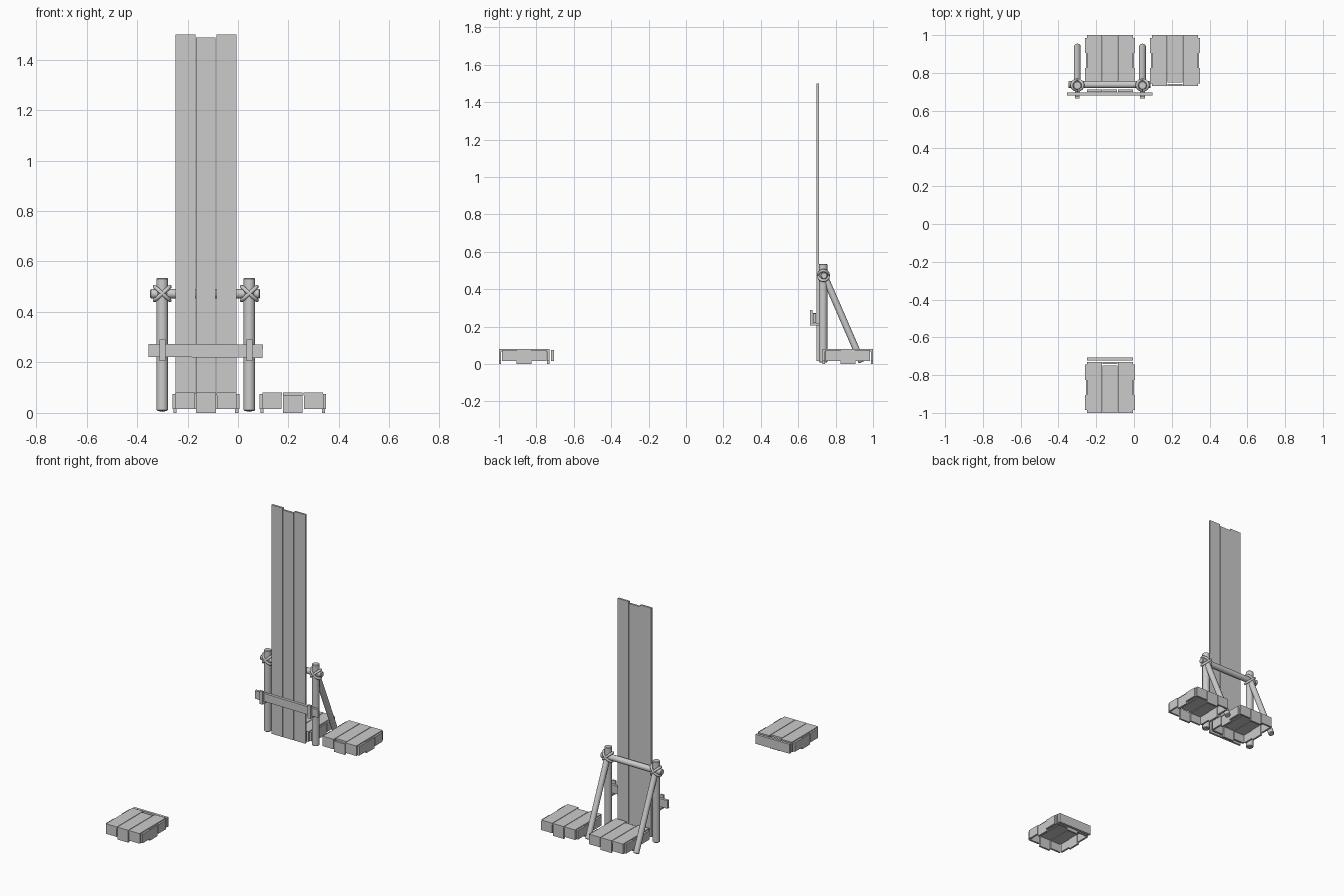
import bpy
from math import radians
from mathutils import Vector

if "Cube" in bpy.data.objects:
    bpy.data.objects.remove(bpy.data.objects["Cube"])


def box(name, x0, x1, y0, y1, z0, z1, tilt=0.0):
    bpy.ops.mesh.primitive_cube_add(size=1, location=((x0 + x1) / 2, (y0 + y1) / 2, (z0 + z1) / 2))
    ob = bpy.context.object
    ob.name = name
    ob.scale = (x1 - x0, y1 - y0, z1 - z0)
    bpy.ops.object.transform_apply(location=False, rotation=False, scale=True)
    ob.rotation_euler.y = tilt
    return ob


def pole(name, a, b, r):
    a, b = Vector(a), Vector(b)
    bpy.ops.mesh.primitive_cylinder_add(vertices=16, radius=r, depth=(b - a).length, location=(a + b) / 2)
    ob = bpy.context.object
    ob.name = name
    ob.rotation_euler = (b - a).to_track_quat('Z', 'Y').to_euler()
    bpy.ops.object.shade_smooth_by_angle(angle=radians(35))
    bev = ob.modifiers.new("worn_ends", 'BEVEL')
    bev.width, bev.segments, bev.limit_method = 0.004, 1, 'ANGLE'
    bev.angle_limit = radians(40)
    return ob


def platform(name, cx, cy, flip):
    # low hollow step: three top slats, three short boards on every side
    hx, hy = 0.132, 0.135
    for i in (-1, 0, 1):
        short = 0.018 if i == 0 else 0.0
        y0, y1 = (-hy, hy - short) if flip else (-hy + short, hy)
        sx = cx + i * 0.0815
        box(f"{name}_top_slat", sx - 0.039, sx + 0.039, cy + y0, cy + y1, 0.068, 0.08)
        z0 = 0.0 if i == 0 else 0.015
        out = 0.004 if i == 0 else 0.0
        for s in (-1, 1):
            a, b = sorted((s * hy, s * (hy - 0.012)))
            px = cx + i * 0.083
            box(f"{name}_end_board", px - 0.039, px + 0.039, cy + a, cy + b, z0, 0.074 - out)
            a, b = sorted((s * (hx - out), s * (hx - out - 0.012)))
            py = cy + i * 0.08
            box(f"{name}_side_board", cx + a, cx + b, py - 0.04, py + 0.04, z0, 0.074 - out)


platform("tower_platform", -0.127, 0.865, False)
platform("side_platform", 0.217, 0.865, False)
platform("front_platform", -0.127, -0.865, True)

# closing board behind the front platform
box("front_platform_back_board", -0.249, -0.005, -0.722, -0.706, 0.015, 0.076)

# tall upright planks
for x0, x1, top in ((-0.248, -0.169, 1.5), (-0.167, -0.09, 1.488), (-0.085, -0.006, 1.5)):
    box("tall_plank", x0, x1, 0.698, 0.711, 0.015, top)

# supporting frame
pole("cross_bar", (-0.348, 0.738, 0.472), (0.088, 0.738, 0.472), 0.019)
for x in (-0.30, 0.045):
    pole("post", (x, 0.733, 0.008), (x, 0.733, 0.535), 0.023)
    pole("brace", (x, 0.738, 0.475), (x, 0.94, 0.010), 0.018)
    # crossed rope lashing round the joint
    for s in (-1, 1):
        bpy.ops.mesh.primitive_torus_add(major_radius=0.03, minor_radius=0.007, major_segments=24,
                                         minor_segments=8, location=(x, 0.735, 0.473))
        rope = bpy.context.object
        rope.name = "rope_lashing"
        rope.scale = (1.3, 0.95, 1.1)
        rope.rotation_euler.y = s * radians(42)
        bpy.ops.object.shade_smooth_by_angle(angle=radians(60))
    # hook that carries the locking bar
    box("hook_upright", x - 0.012, x + 0.012, 0.664, 0.676, 0.205, 0.29)
    box("hook_base", x - 0.012, x + 0.012, 0.676, 0.72, 0.205, 0.217)

# locking bar across the planks
box("locking_bar", -0.355, 0.098, 0.679, 0.696, 0.22, 0.272, radians(0.5))
